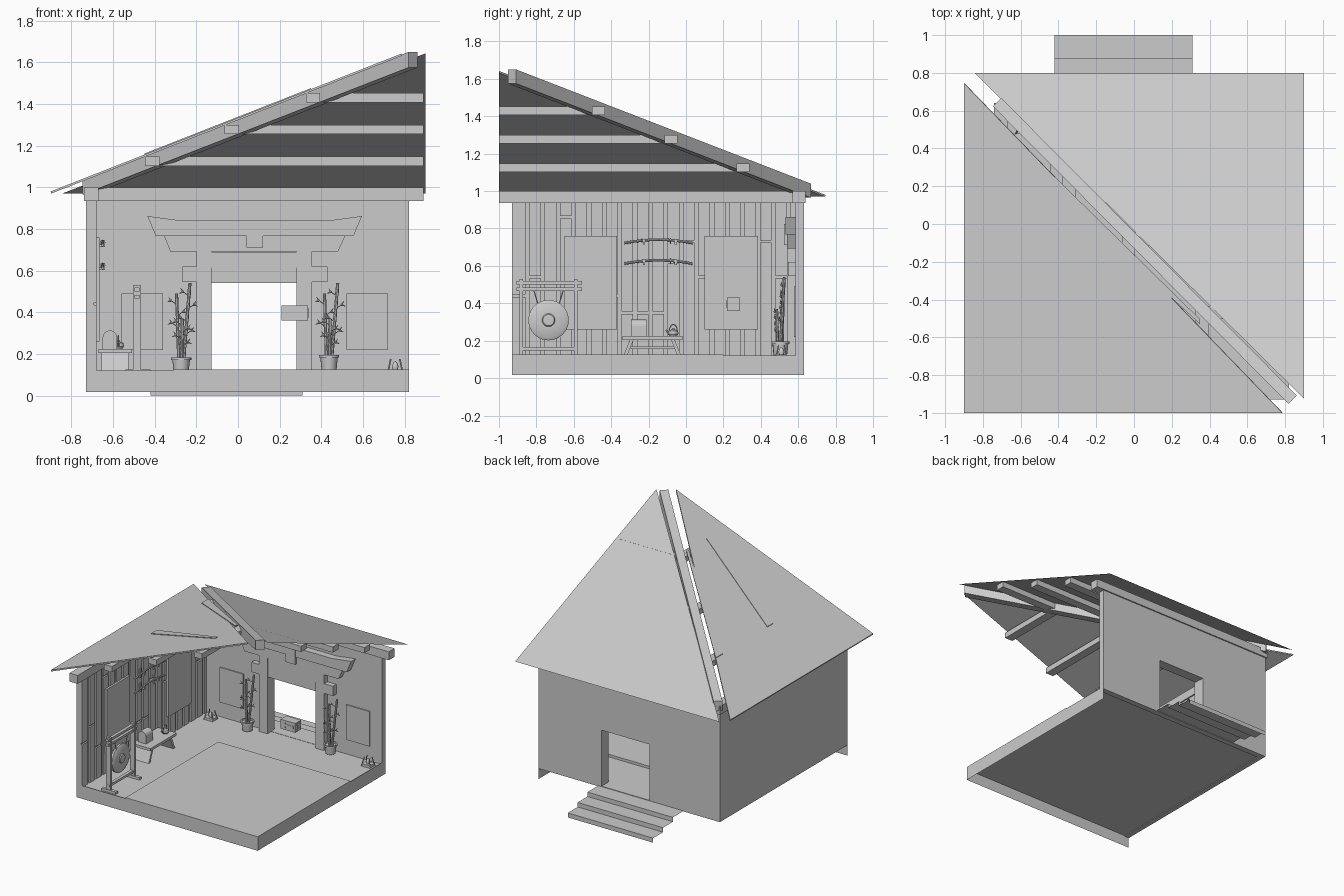
import bpy, bmesh, math, random
from mathutils import Vector, Matrix

if "Cube" in bpy.data.objects:
    bpy.data.objects.remove(bpy.data.objects["Cube"])
random.seed(4)

def finish(name, bm, smooth=False):
    me = bpy.data.meshes.new(name)
    bm.normal_update()
    bm.to_mesh(me)
    bm.free()
    ob = bpy.data.objects.new(name, me)
    bpy.context.collection.objects.link(ob)
    if smooth:
        bpy.ops.object.select_all(action='DESELECT')
        ob.select_set(True)
        bpy.context.view_layer.objects.active = ob
        bpy.ops.object.shade_smooth_by_angle(angle=math.radians(40))
    return ob

def boxes(name, *bounds):
    """One object from boxes given as x0,x1,y0,y1,z0,z1."""
    bm = bmesh.new()
    for x0, x1, y0, y1, z0, z1 in bounds:
        m = Matrix.Translation(((x0+x1)/2, (y0+y1)/2, (z0+z1)/2)) @ Matrix.Diagonal((x1-x0, y1-y0, z1-z0, 1))
        bmesh.ops.create_cube(bm, size=1, matrix=m)
    return finish(name, bm)

def rods(name, items, seg=10):
    """One object from tapered rods given as start, end, r0, r1."""
    bm = bmesh.new()
    for p, q, r0, r1 in items:
        p, q = Vector(p), Vector(q)
        m = Matrix.Translation((p+q)/2) @ (q-p).to_track_quat('Z', 'Y').to_matrix().to_4x4()
        bmesh.ops.create_cone(bm, cap_ends=True, segments=seg, radius1=r0, radius2=r1, depth=(q-p).length, matrix=m)
    return finish(name, bm, True)

def prism(name, pts, vec):
    """Polygon extruded along vec (flat sheet if vec is None)."""
    bm = bmesh.new()
    f = bm.faces.new([bm.verts.new(p) for p in pts])
    if vec:
        r = bmesh.ops.extrude_face_region(bm, geom=[f])
        bmesh.ops.translate(bm, vec=vec, verts=[v for v in r['geom'] if isinstance(v, bmesh.types.BMVert)])
        bmesh.ops.recalc_face_normals(bm, faces=bm.faces)
    return finish(name, bm)

def lathe(name, prof, loc, seg=24, axis=Matrix()):
    """Spun profile of radius, height pairs."""
    bm = bmesh.new()
    vs = [bm.verts.new((r, 0, z)) for r, z in prof]
    es = [bm.edges.new(e) for e in zip(vs, vs[1:])]
    bmesh.ops.spin(bm, geom=vs+es, cent=(0, 0, 0), axis=(0, 0, 1), angle=2*math.pi, steps=seg)
    bmesh.ops.remove_doubles(bm, verts=bm.verts, dist=1e-5)
    bmesh.ops.recalc_face_normals(bm, faces=bm.faces)
    bmesh.ops.transform(bm, matrix=Matrix.Translation(loc) @ axis, verts=bm.verts)
    return finish(name, bm, True)

# floor sheet, open underneath, with skirts on the front and right
prism("floor", [(-.73, -.93, .106), (.82, -.93, .106), (.82, .63, .106), (-.73, .63, .106)], None)
prism("front_skirt", [(-.73, -.93, .018), (.82, -.93, .018), (.82, -.93, .12), (-.73, -.93, .12)], None)
prism("right_skirt", [(.82, -.93, .018), (.82, .63, .018), (.82, .63, .12), (.82, -.93, .12)], None)
boxes("mat_platform", (-.31, .82, -.93, .2, .106, .126))

# back wall around the doorway
boxes("back_wall", (-.73, -.13, .585, .63, .1, .95), (.28, .82, .585, .63, .1, .95), (-.13, .28, .585, .63, .54, .95))
boxes("door_sill", (-.13, .28, .585, .63, .1, .108))
for i, x in enumerate((-.46, .62)):
    boxes(f"wall_panel_{i}", (x-.1, x+.1, .577, .587, .22, .49))

# left wall with planks, seams and grooves
boxes("left_wall", (-.73, -.692, -.93, .63, .1, .95))
planks = []
for i in range(19):
    y0, y1 = -.93 + .0822*i + (.01 if i else 0), -.93 + .0822*(i+1) - .01
    y1 = min(y1, .585)
    cut = random.choice((.35, .44, .54, .62, .73, .86))
    planks += [(-.695, -.68, y0, y1, .106, cut-.006), (-.695, -.68, y0, y1, cut+.006, .94)]
boxes("wall_planks", *planks)
for i, (a, b) in enumerate(((-.65, -.37), (.1, .385))):
    boxes(f"hanging_board_{i}", (-.685, -.665, a, b, .26, .76))

# top plates, purlins and hip beam
boxes("left_top_plate", (-.74, -.67, -1, .63, .935, 1))
boxes("back_top_plate", (-.74, .89, .57, .64, .935, 1))
boxes("left_purlins", *[(x-.034, x+.034, -1, -x-.09, z-.022, z+.022) for x, z in ((-.412, 1.125), (-.03, 1.277), (.36, 1.43))])
boxes("back_purlins", *[(-y-.09, .89, y-.034, y+.034, z-.022, z+.022) for y, z in ((.305, 1.125), (-.08, 1.277), (-.468, 1.43))])
s = .022
prism("hip_beam", [(-.725-s, .645-s, .965), (-.725+s, .645+s, .965), (-.725+s, .645+s, 1.04), (-.725-s, .645-s, 1.04)], (1.565, -1.575, .61))

# two roof slopes with a narrow gap at the hip
lz = lambda x, d=0: .98 + .393*(x+.9) + d
prism("left_roof", [(-.9, .745, lz(-.9)), (-.9, -1, lz(-.9)), (.785, -1, lz(.785))], (.003, 0, -.01))
prism("back_roof", [(-.845, .8, .97), (.9, -.925, 1.643), (.9, .8, .97)], None)
for i, q in enumerate((((-.45, .28), (-.45, .2), (.35, -.53), (.35, -.505)), ((-.45, -.35), (-.45, -.42), (.35, -.775), (.35, -.75)))):
    prism(f"roof_rib_{i}", [(x, y, lz(x, -.004)) for x, y in q], (0, 0, .009))

# thin open back steps
st = [(1, 0), (1, .035), (.88, .035), (.88, .07), (.76, .07), (.76, .104), (.63, .104)]
bm = bmesh.new()
rows = [(bm.verts.new((-.42, y, z)), bm.verts.new((.31, y, z))) for y, z in st]
for (a, b), (c, d) in zip(rows, rows[1:]):
    bm.faces.new((b, a, c, d))
finish("back_steps", bm)

# gateway around the door
G = lambda n, pts, y0: prism(n, [(x, y0, z) for x, z in pts], (0, .59-y0, 0))
boxes("gate_posts", (-.2, -.127, .54, .6, .106, .7), (.282, .355, .54, .6, .106, .7))
boxes("gate_tie_ends", (-.267, -.2, .545, .59, .545, .62), (.355, .43, .545, .59, .545, .62))
boxes("gate_tie_beam", (-.127, .282, .545, .59, .615, .69))
boxes("gate_lintel", (-.127, .282, .55, .59, .54, .62))
G("gate_lower_beam", [(-.355, .767), (-.325, .692), (.48, .692), (.515, .767)], .54)
G("gate_top_beam", [(-.435, .862), (-.395, .767), (.555, .767), (.595, .862), (.43, .84), (-.27, .84)], .532)
boxes("gate_plaque", (.04, .12, .525, .56, .712, .823))

# small floating sign box with arrow
boxes("sign_box", (.21, .335, .22, .29, .36, .432))
prism("sign_arrow", [(x, .221, z) for x, z in ((.222, .396), (.25, .416), (.25, .405), (.32, .405), (.32, .387), (.25, .387), (.25, .376))], (0, -.004, 0))
boxes("sign_side", (.334, .338, .235, .275, .372, .38), (.334, .338, .235, .275, .412, .42), (.334, .338, .25, .26, .38, .412))

# gong and its stand
gx = -.485
boxes("gong_frame", *[(gx-.02, gx+.02, y-.009, y+.009, .12, .53) for y in (-.88, -.59)],
      *[(gx-.012, gx+.012, -.905, -.555, z-.009, z+.009) for z in (.51, .475)],
      (gx-.012, gx+.012, -.89, -.58, .148, .166))
boxes("gong_feet", *[(gx-.055, gx+.065, y-.013, y+.013, .106, .125) for y in (-.88, -.59)])
lathe("gong_disc", [(0, .018), (.03, .016), (.035, .01), (.095, .008), (.108, 0), (.108, -.014), (.1, -.014), (.09, 0), (0, 0)],
      (gx, -.735, .31), 40, Matrix.Rotation(math.pi/2, 4, 'Y'))
rods("gong_ropes", [((gx, -.735+a, .39), (gx, -.735+b, .475), .003, .003) for a, b in ((-.055, -.08), (.055, .08))], 6)

# bench with slanted legs
boxes("bench_top", (-.67, -.51, -.34, -.02, .205, .225))
for i, (y, d) in enumerate(((-.29, -.04), (-.07, .04))):
    prism(f"bench_leg_{i}", [(-.655, y-.01, .206), (-.655, y+.01, .206), (-.655, y+d+.01, .106), (-.655, y+d-.01, .106)], (.13, 0, 0))
boxes("bench_rail", (-.6, -.58, -.31, -.05, .155, .17))

# rounded chest and teapot on the bench
arch = [(-.65, .225), (-.58, .225)] + [(-.615+.035*math.cos(a*math.pi/10), .278+.035*math.sin(a*math.pi/10)) for a in range(11)]
prism("rounded_chest", [(x, -.295, z) for x, z in arch], (0, .083, 0))
lathe("teapot_body", [(0, 0), (.02, 0), (.028, .012), (.024, .028), (.01, .034), (.006, .042), (0, .042)], (-.575, -.068, .225), 16)
hp = [(-.575, -.068+.022*math.cos(a*math.pi/6), .248+.04*math.sin(a*math.pi/6)) for a in range(7)]
rods("teapot_handle_and_spout", [(a, b, .003, .003) for a, b in zip(hp, hp[1:])] + [((-.575, -.09, .238), (-.575, -.108, .258), .007, .004)], 8)

# two curved swords on wall hooks
for i, z in enumerate((.722, .612)):
    c = [(-.65, -.33+.365*t/8, z+.018*(1-((t-4)/4)**2)) for t in range(9)]
    rods(f"sword_{i}", [(a, b, .007, .007) for a, b in zip(c, c[1:])] + [((-.65, -.085, z+.013), (-.65, -.081, z+.013), .014, .014)], 8)
    boxes(f"sword_hooks_{i}", *[b for y in (-.225, -.055) for b in
          ((-.68, -.672, y-.01, y+.01, z-.035, z+.035), (-.675, -.638, y-.006, y+.006, z-.008, z+.003), (-.645, -.638, y-.006, y+.006, z, z+.022))])

# potted bamboo
for i, x in enumerate((-.273, .437)):
    lathe(f"plant_pot_{i}", [(0, 0), (.036, 0), (.042, .058), (.049, .058), (.049, .07), (.04, .07), (.038, .06), (0, .06)], (x, .505, .113 + .012*i), 20)
    stalks = []
    for dx, dy, tx, ty, top in ((.012, 0, .042, .02, .54), (-.012, .01, -.022, .015, .49), (.002, -.015, .005, -.02, .37)):
        n = 6
        P = lambda t: Vector((x+dx+(tx-dx)*t, .505+dy+(ty-dy)*t, .17+(top-.17)*t))
        for k in range(n):
            stalks.append((P(k/n), P((k+1)/n), .009, .0075))
            if k > 1:
                sd = -1 if k % 2 else 1
                tip = P(k/n) + Vector((sd*.028, -.012, .02))
                stalks += [(P(k/n), tip, .002, .002), (tip, tip + Vector((sd*.02, 0, -.008)), .006, .0005), (tip, tip + Vector((sd*.012, 0, .018)), .005, .0005)]
    rods(f"bamboo_{i}", stalks, 8)

# small corner lamps
for i, x in enumerate((-.59, .755)):
    lathe(f"corner_lamp_{i}", [(0, .0), (.012, .0), (.016, .015), (.008, .035), (0, .04)], (x, .51, .125), 12)
    rods(f"lamp_stand_{i}", [((x+a*.036, .51+b*.03, .108), (x+a*.022, .51+b*.015, .175), .004, .004) for a in (-1, 1) for b in (-1, 1)], 6)
    boxes(f"lamp_base_{i}", (x-.036, x+.036, .48, .54, .107, .126))
